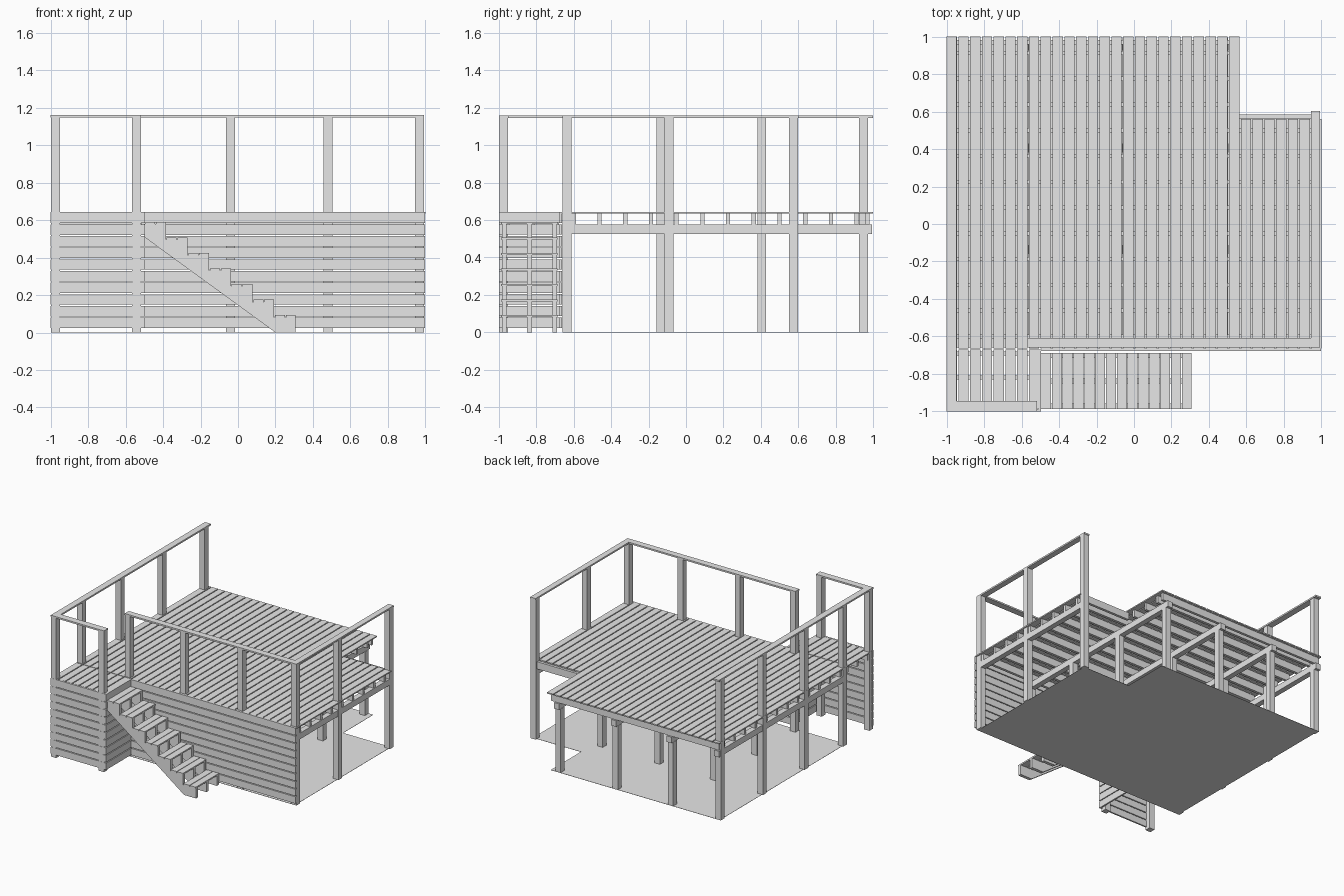
import bpy
import bmesh
from mathutils import Matrix, Vector

old = bpy.data.objects.get("Cube")
if old:
    bpy.data.objects.remove(old, do_unlink=True)

GREY = (0.8, 0.8, 0.8, 1)
timber = bpy.data.materials.new("grey timber")
timber.diffuse_color = GREY
timber.use_nodes = True
timber.node_tree.nodes["Principled BSDF"].inputs["Base Color"].default_value = GREY


def finish(name, bm):
    bmesh.ops.recalc_face_normals(bm, faces=bm.faces)
    mesh = bpy.data.meshes.new(name)
    bm.to_mesh(mesh)
    bm.free()
    mesh.materials.append(timber)
    obj = bpy.data.objects.new(name, mesh)
    bpy.context.collection.objects.link(obj)
    return obj


def boxes(name, spans):
    """One object from boxes given as ((x0, x1), (y0, y1), (z0, z1))."""
    bm = bmesh.new()
    for span in spans:
        centre = Vector([(a + b) / 2 for a, b in span])
        size = Vector([b - a for a, b in span])
        bmesh.ops.create_cube(bm, size=1, matrix=Matrix.LocRotScale(centre, None, size))
    return finish(name, bm)


def prism(name, outline, axis, start, depth):
    """Extrude an outline along y (axis 1) or z (axis 2)."""
    bm = bmesh.new()
    verts = []
    for point in outline:
        co = list(point)
        co.insert(axis, start)
        verts.append(bm.verts.new(co))
    face = bm.faces.new(verts)
    top = bmesh.ops.extrude_face_region(bm, geom=[face])["geom"]
    shift = Vector((0, 0, 0))
    shift[axis] = depth
    bmesh.ops.translate(bm, vec=shift, verts=[v for v in top if isinstance(v, bmesh.types.BMVert)])
    return finish(name, bm)


def around(c, width):
    return (c - width / 2, c + width / 2)


DECK = 0.644          # walking surface
BOARD = 0.01          # deck board thickness
JOIST_TOP = DECK - BOARD
JOIST_LOW = 0.575
BEAM_LOW = 0.525
RAIL = 1.16
POST = 0.048
PITCH = 0.0628        # board spacing
NOTCH_X, NOTCH_Y = 0.56, 0.56
LEFT, RIGHT = -0.975, 0.968
COLS = [LEFT, -0.542, -0.04, 0.48]
ROWS = [-0.635, -0.135, 0.405, 0.95]

# Ground slab
prism("ground_slab", [(-0.99, -0.66), (0.98, -0.66), (0.98, 0.585), (0.545, 0.585),
                      (0.545, 0.975), (-0.99, 0.975)], 2, 0, 0.002)

# Posts: tall ones carry the rail, short ones stop under the beams
tall = [(LEFT, y) for y in ROWS] + [(x, ROWS[0]) for x in COLS[1:]]
tall += [(RIGHT, y) for y in (ROWS[0], -0.09, 0.575)]
tall += [(x, LEFT) for x in COLS[:2]]
short = [(x, y) for x in COLS[1:] for y in ROWS[1:]]
boxes("railing_posts", [(around(x, POST), around(y, POST), (0, RAIL - 0.013)) for x, y in tall])
boxes("support_posts", [(around(x, POST), around(y, POST), (0, BEAM_LOW)) for x, y in short])

# Beams along the depth, one per post column
beams = [(around(x, 0.044), (-0.655, 0.995), (BEAM_LOW, JOIST_LOW)) for x in COLS]
beams.append((around(RIGHT, 0.044), (-0.655, 0.595), (BEAM_LOW, JOIST_LOW)))
boxes("beams", beams)

# Joists across the width, shorter behind the notch
joists = []
for i in range(12):
    y = -0.6 + i * 0.1375
    end = 0.985 if y < NOTCH_Y else 0.54
    joists.append(((-0.985, end), around(y, 0.022), (JOIST_LOW, JOIST_TOP)))
joists.append(((-0.985, 0.54), around(0.97, 0.022), (JOIST_LOW, JOIST_TOP)))
joists.append(((0.54, 0.945), around(0.573, 0.022), (JOIST_LOW, JOIST_TOP)))
for y in (-0.69, -0.82, -0.955):
    joists.append(((-0.985, -0.515), around(y, 0.022), (JOIST_LOW, JOIST_TOP)))
boxes("joists", joists)

# Deck boards, main floor and landing
floor, landing = [], []
for i in range(32):
    x0 = -1 + i * PITCH
    x1 = min(x0 + PITCH - 0.008, 1)
    if x1 - x0 < 0.01:
        continue
    back = 1 if x1 < NOTCH_X + 0.01 else NOTCH_Y
    floor.append(((x0, x1), (-0.664, back), (JOIST_TOP, DECK)))
    if x0 < -0.52:
        landing.append(((x0, min(x1, -0.5)), (-0.985, -0.67), (JOIST_TOP, DECK)))
boxes("deck_boards", floor)
boxes("landing_boards", landing)

# Horizontal siding slats
front, landing_front, landing_side = [], [], []
for i in range(10):
    z = (0.024 + i * 0.0622, 0.024 + i * 0.0622 + 0.0555)
    if i == 9:
        z = (z[0], DECK)
    front.append(((-0.495, 0.997), (-0.678, -0.664), z))
    landing_front.append(((-1, -0.51), (-1, -0.987), z))
    landing_side.append(((-0.51, -0.497), (-1, -0.67), z))
boxes("front_siding", front)
boxes("landing_front_siding", landing_front)
boxes("landing_side_siding", landing_side)

# Handrail caps
CAP = (RAIL - 0.013, RAIL)
boxes("left_handrail", [((-1, -0.947), (-1, 1), CAP)])
boxes("landing_handrail", [((-0.947, -0.517), (-1, -0.945), CAP)])
boxes("front_handrail", [((-0.567, 0.992), (-0.66, -0.607), CAP)])
boxes("right_handrail", [((0.944, 0.992), (-0.607, 0.603), CAP)])

# Stairs: stepped stringers with two boards per tread
STEPS, RUN, RISE, FOOT = 7, 0.1155, 0.083, 0.308
outline = [(0.2, 0), (FOOT, 0)]
treads = []
for i in range(STEPS):
    x1 = FOOT - i * RUN
    top = 0.093 + i * RISE
    outline += [(x1, top - 0.012), (x1 - RUN, top - 0.012)]
    for k in range(2):
        x = x1 - k * RUN / 2
        treads.append(((x - 0.053, x), (-0.988, -0.687), (top - 0.012, top)))
outline.append((outline[-1][0], 0.51))
for name, y in (("outer", -0.985), ("middle", -0.85), ("inner", -0.715)):
    prism(name + "_stringer", outline, 1, y, 0.026)
boxes("stair_treads", treads)
